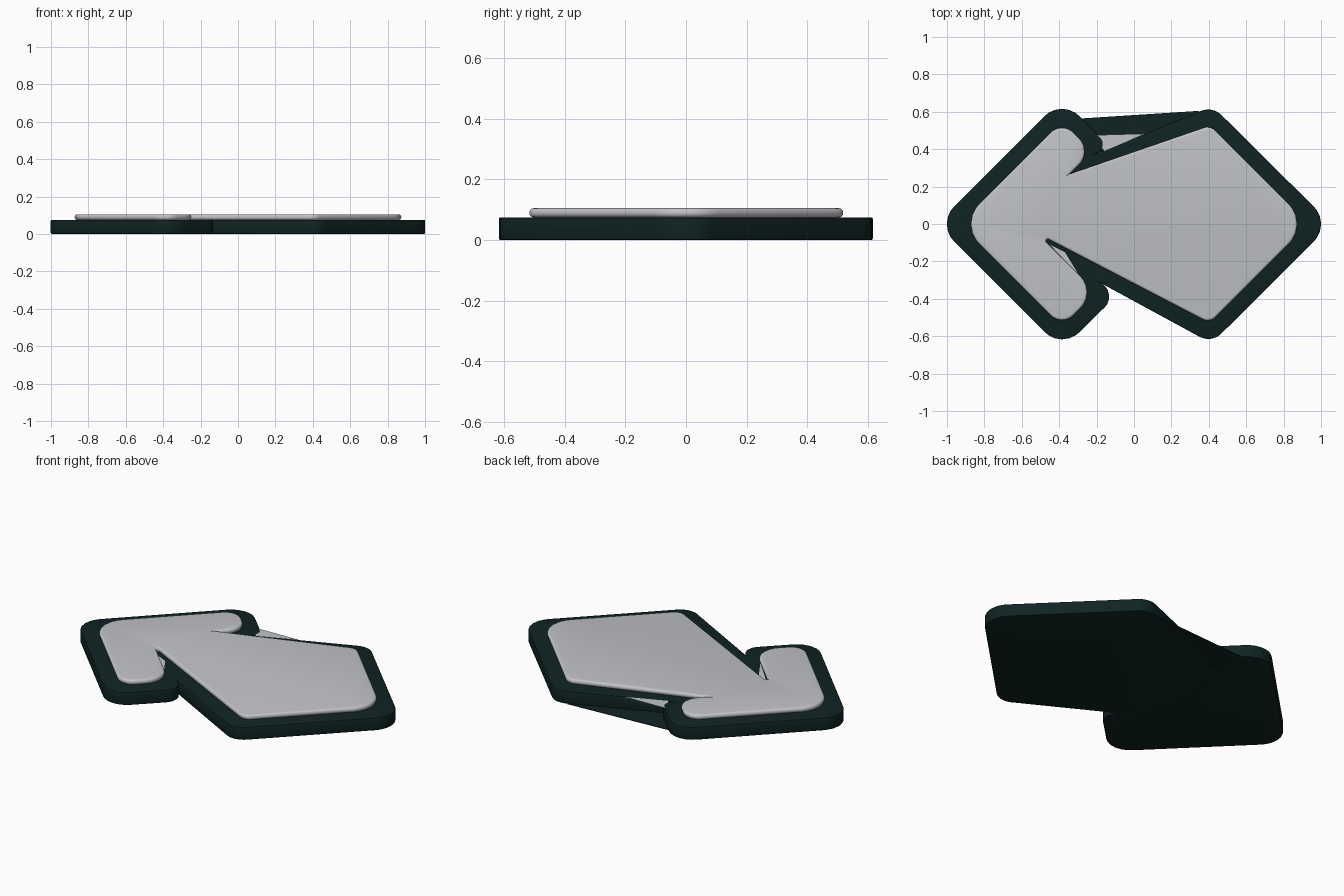
import bpy, bmesh, math
from mathutils import Vector

if "Cube" in bpy.data.objects:
    bpy.data.objects.remove(bpy.data.objects["Cube"])


def material(name, rgb):
    m = bpy.data.materials.new(name)
    m.diffuse_color = (*rgb, 1)
    m.use_nodes = True
    m.node_tree.nodes["Principled BSDF"].inputs["Base Color"].default_value = m.diffuse_color
    return m


DARK = material("dark teal", (0.005, 0.017, 0.017))
LIGHT = material("light grey", (0.54, 0.55, 0.58))


def fillet(corners, segs=6):
    """Turn (x, y, radius) corners into a rounded outline."""
    out = []
    n = len(corners)
    for i, (x, y, r) in enumerate(corners):
        p = Vector((x, y))
        if r == 0:
            out.append(p)
            continue
        a = (Vector(corners[i - 1][:2]) - p).normalized()
        b = (Vector(corners[(i + 1) % n][:2]) - p).normalized()
        half = a.angle(b) / 2
        c = p + (a + b).normalized() * (r / math.sin(half))
        t = r / math.tan(half)
        s, e = p + a * t - c, p + b * t - c
        for k in range(segs + 1):
            v = s.lerp(e, k / segs)
            out.append(c + v.normalized() * r)
    return out


def plate(name, corners, z0, z1, mat, bevel=0, segs=1):
    bm = bmesh.new()
    f = bm.faces.new([bm.verts.new((p.x, p.y, z0)) for p in fillet(corners)])
    ext = bmesh.ops.extrude_face_region(bm, geom=[f], use_keep_orig=True)
    for v in ext["geom"]:
        if isinstance(v, bmesh.types.BMVert):
            v.co.z = z1
    bmesh.ops.recalc_face_normals(bm, faces=bm.faces)
    if bevel:
        rim = [e for e in bm.edges if abs(e.verts[0].co.z - e.verts[1].co.z) < 1e-6]
        bmesh.ops.bevel(bm, geom=rim, offset=bevel, segments=segs,
                        profile=0.5, affect='EDGES', clamp_overlap=False)
    big = [f for f in bm.faces if len(f.verts) > 4]
    bmesh.ops.triangulate(bm, faces=big, ngon_method='EAR_CLIP')
    me = bpy.data.meshes.new(name)
    bm.to_mesh(me)
    bm.free()
    me.materials.append(mat)
    ob = bpy.data.objects.new(name, me)
    bpy.context.collection.objects.link(ob)
    bpy.ops.object.select_all(action='DESELECT')
    ob.select_set(True)
    bpy.context.view_layer.objects.active = ob
    bpy.ops.object.shade_smooth_by_angle(angle=math.radians(35))
    return ob


# dark base with two notches
plate("base", [
    (-1.055, 0, .13), (-.385, .67, .13), (-.12, .405, .05), (-.18, .385, 0),
    (.42, .63, .10), (1.055, 0, .13), (.415, -.638, .10), (-.17, -.32, 0),
    (-.09, -.38, .08), (-.385, -.67, .13)], 0, .075, DARK, .005, 2)

# thin web closing the rear notch along the floor
plate("base_web", [(-.30, .56, 0), (-.18, .38, 0), (.33, .58, 0),
                   (.35, .605, 0), (-.27, .565, 0)], 0, .003, DARK)

# raised light panel with softly rounded rim
plate("panel", [
    (-.935, 0, .15), (-.385, .55, .085), (-.22, .385, .10), (-.345, .267, 0),
    (.408, .527, .06), (.935, 0, .15), (.405, -.53, .06), (-.465, -.078, .008),
    (-.47, -.095, 0), (-.20, -.365, .12), (-.385, -.55, .085)],
    .075, .105, LIGHT, .013, 4)

# small light slivers in the notches
plate("rear_sliver", [(-.22, .475, 0), (-.16, .39, 0), (.06, .483, 0)],
      .0725, .0745, LIGHT)
plate("front_sliver", [(-.45, -.11, 0), (-.37, -.15, 0), (-.29, -.28, 0)],
      .074, .0756, LIGHT)
